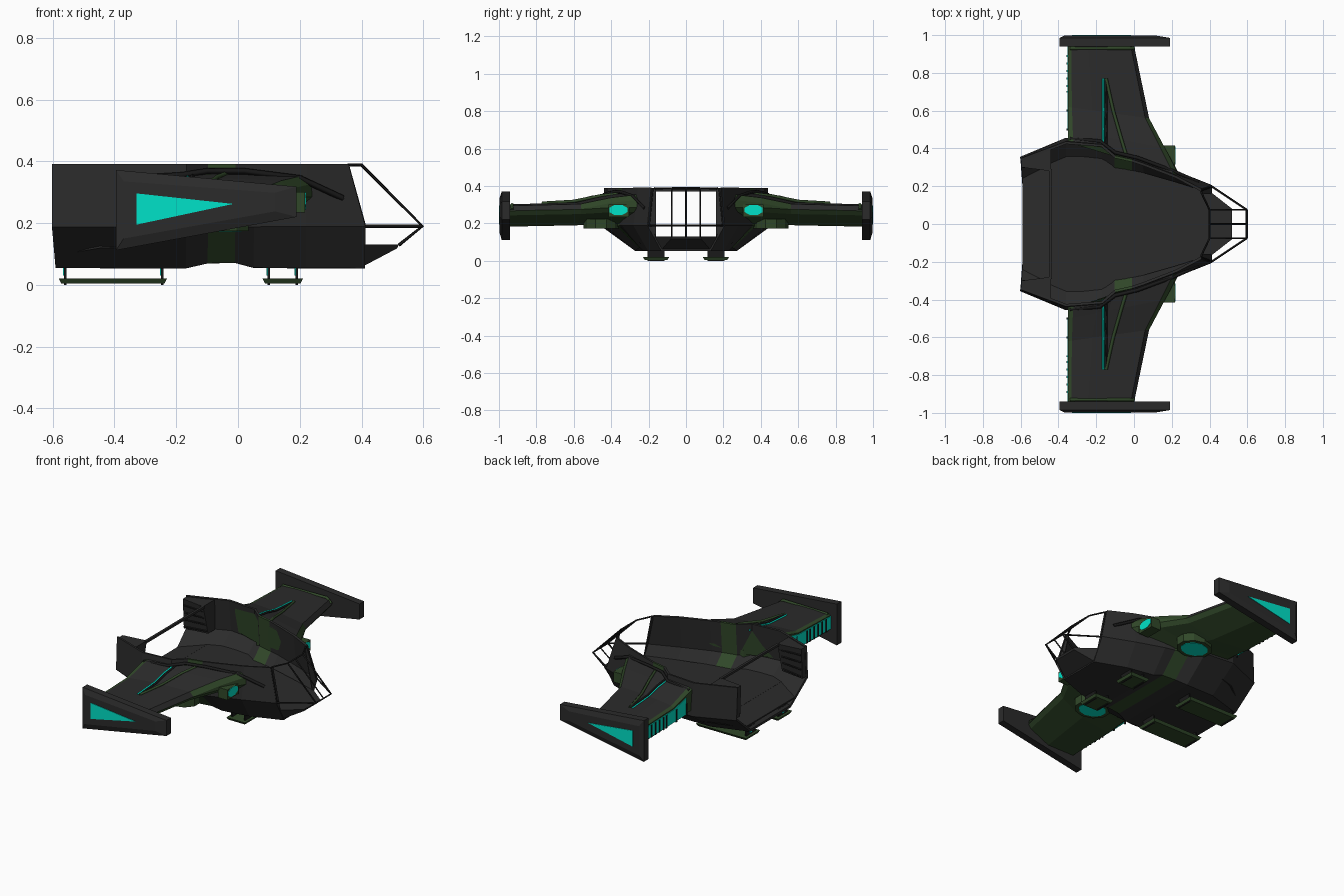
import bpy, bmesh, math

if "Cube" in bpy.data.objects:
    bpy.data.objects.remove(bpy.data.objects["Cube"])


def mat(name, r, g, b):
    m = bpy.data.materials.new(name)
    m.diffuse_color = (r, g, b, 1)
    m.use_nodes = True
    m.node_tree.nodes["Principled BSDF"].inputs["Base Color"].default_value = m.diffuse_color
    return m


GREY = mat("dark_grey", 0.024, 0.024, 0.024)
GREEN = mat("dark_green", 0.030, 0.064, 0.022)
CYAN = mat("cyan_glow", 0.0, 0.76, 0.58)
BLACK = mat("black_trim", 0.010, 0.010, 0.010)


def make(name, verts, faces, mats, rule=None, mirror=True, thick=0):
    me = bpy.data.meshes.new(name)
    me.from_pydata([tuple(v) for v in verts], [], faces)
    bm = bmesh.new()
    bm.from_mesh(me)
    bmesh.ops.recalc_face_normals(bm, faces=bm.faces)
    bm.to_mesh(me)
    bm.free()
    for m in mats:
        me.materials.append(m)
    if rule:
        for p in me.polygons:
            p.material_index = rule(p)
    ob = bpy.data.objects.new(name, me)
    bpy.context.collection.objects.link(ob)
    if thick:
        s = ob.modifiers.new("shell", 'SOLIDIFY')
        s.thickness = thick
        s.offset = 0
    if mirror:
        ob.modifiers.new("mirror", 'MIRROR').use_axis = (False, True, False)
    return ob


def loft(name, rings, mats, rule=None, mirror=True):
    # closed rings joined and capped
    n = len(rings[0])
    verts = [v for r in rings for v in r]
    faces = [(i * n + j, i * n + (j + 1) % n, (i + 1) * n + (j + 1) % n, (i + 1) * n + j)
             for i in range(len(rings) - 1) for j in range(n)]
    faces += [tuple(range(n)), tuple(range(len(verts) - n, len(verts)))]
    return make(name, verts, faces, mats, rule, mirror)


def box(name, x0, x1, y0, y1, z0, z1, m, mirror=True):
    rings = [[(x, y0, z0), (x, y1, z0), (x, y1, z1), (x, y0, z1)] for x in (x0, x1)]
    return loft(name, rings, [m], None, mirror)


def bar(name, pts, r, m, mirror=True):
    # thin square tube along a path
    cu = bpy.data.curves.new(name, 'CURVE')
    cu.dimensions = '3D'
    cu.bevel_depth = r
    cu.bevel_resolution = 0
    cu.use_fill_caps = True
    sp = cu.splines.new('POLY')
    sp.points.add(len(pts) - 1)
    for p, q in zip(sp.points, pts):
        p.co = (*q, 1)
    cu.materials.append(m)
    ob = bpy.data.objects.new(name, cu)
    bpy.context.collection.objects.link(ob)
    if mirror:
        ob.modifiers.new("mirror", 'MIRROR').use_axis = (False, True, False)
    return ob


# --- hull: open-topped thin shell; x, top / middle / bottom half width, bottom z
ST = [(-.6, .34, .35, .20, .062), (-.36, .43, .45, .27, .06), (-.17, .415, .43, .27, .06),
      (-.1, .355, .37, .25, .076), (-.01, .335, .35, .24, .078), (.05, .315, .335, .23, .062),
      (.22, .25, .275, .20, .06), (.41, .18, .20, .13, .06)]
verts, faces = [], []
for x, t, m, b, z in ST:
    xt = .355 if x > .4 else x
    xb = -.59 if x < -.5 else x
    verts += [(xt, t, .39), (x, m, .19), (xb, b, z), (xb, 0, z)]
for i in range(len(ST) - 1):
    for j in range(3):
        a = i * 4 + j
        faces.append((a, a + 1, a + 5, a + 4))
make("hull_shell", verts, faces, [GREY, GREEN], lambda p: int(-.1 < p.center.x < -.02), True, .014)


def hull_y(x):
    for a, b in zip(ST, ST[1:]):
        if a[0] <= x <= b[0]:
            return a[2] + (b[2] - a[2]) * (x - a[0]) / (b[0] - a[0])
    return .2


# --- cabin floor, rear ramp, lower nose and window pillars
fx = [-.44, -.36, -.17, -.1, -.01, .05, .22, .41]
fv = [(x, s * hull_y(x) * .81, .125) for x in fx for s in (1, -1)]
make("cabin_floor", fv, [(2 * i, 2 * i + 1, 2 * i + 3, 2 * i + 2) for i in range(len(fx) - 1)],
     [GREY], None, False, .01)
make("rear_ramp", [(-.44, -.34, .125), (-.44, .34, .125), (-.59, .24, .10), (-.59, -.24, .10)],
     [(0, 1, 2, 3)], [GREY], None, False, .01)
loft("lower_nose", [[(.405, -.17, .13), (.405, .17, .13), (.405, .13, .06), (.405, -.13, .06)],
                    [(.52, -.08, .13), (.52, .08, .13), (.515, .08, .118), (.515, -.08, .118)]],
     [GREY], None, False)
make("window_pillar", [(.353, .18, .39), (.353, .16, .39), (.405, .16, .13), (.405, .197, .19)],
     [(0, 1, 2, 3)], [GREY], None, True, .006)

# --- thickened rear wall ends, ribs and the beam across the bay
loft("rear_wall_end", [[(-.595, .34, .385), (-.595, .30, .385), (-.595, .31, .195), (-.595, .345, .195)],
                       [(-.44, .40, .385), (-.44, .28, .385), (-.44, .33, .195), (-.44, .40, .195)]], [GREY])
for i in range(4):
    z = .21 + i * .045
    bar("rear_wall_rib", [(-.59, .302, z), (-.45, .285 + (.385 - z) * .24, z)], .005, BLACK)
box("bay_crossbeam", -.45, -.435, -.29, .29, .372, .386, GREY, False)

# --- canopy frame
N = (.597, .075, .19)
bar("canopy_side_bar", [(.41, .2, .19), N], .0055, BLACK)
bar("canopy_top_bar", [(.355, .17, .388), (.40, .075, .388), N, (.52, .075, .128)], .0055, BLACK)
bar("canopy_corner_bar", [(.355, .178, .388), (.41, .198, .19)], .005, BLACK)
bar("canopy_center_bar", [(.40, 0, .388), (.597, 0, .19), (.52, 0, .128)], .0055, BLACK, False)
for x, z in ((.40, .388), (.597, .19)):
    bar("canopy_cross_bar", [(x, -.075, z), (x, .075, z)], .0055, BLACK, False)

# --- wings: leading edge xy, trailing y, top z, bottom z per row
ROWS = [(.24, .26, .44, .362, .20), (.165, .40, .50, .345, .20),
        (.08, .56, .62, .312, .19), (0, .945, .945, .302, .183)]
FR = [0, .05, .42, .58, .7, .95, 1]
DZ_TOP = [-.035, -.008, 0, 0, 0, -.004, -.012]
DZ_BOT = [.085, .06, 0, 0, 0, 0, .02]


def wing_pt(k, i, off):
    lx, ly, ty, zt, zb = ROWS[k]
    x = lx + (-.35 - lx) * FR[i]
    return x, (hull_y(x) - off if k == 0 else ly + (ty - ly) * FR[i])


rings = []
for k, (lx, ly, ty, zt, zb) in enumerate(ROWS):
    rings.append([(*wing_pt(k, i, .016), zt + DZ_TOP[i]) for i in range(7)] +
                 [(*wing_pt(k, i, .003), zb + DZ_BOT[i]) for i in reversed(range(7))])


def wing_rule(p):
    xs = [p.id_data.vertices[v].co.x for v in p.vertices]
    edge = p.center.x < -.325 or min(xs) > -.03 and p.area < .012
    return int(p.normal.z < .5 or edge)


loft("wing", rings, [GREY, GREEN], wing_rule)
bar("wing_tip_edging", [(0, .93, .275), (-.03, .93, .302), (-.34, .93, .297)], .01, GREEN)

# --- glowing panels and ribs on the trailing edge
make("trailing_glow", [(-.353, .5, .215), (-.353, .94, .205), (-.353, .94, .285), (-.353, .62, .293),
                       (-.353, .5, .32)], [(0, 1, 2, 3, 4)], [CYAN], None, True, .004)
for y in (.5, .60, .70, .73, .77, .81, .85, .89):
    box("trailing_rib", -.3565, -.35, y - .005, y + .005, .205, .285, BLACK)

# --- slot on the wing top: glowing strip and green wedge frame
bar("wing_slot_glow", [(-.163, .40, .352), (-.163, .5, .342), (-.163, .6, .318), (-.163, .77, .307)], .006, CYAN)
bar("wing_slot_frame", [(-.148, .77, .308), (-.11, .60, .318), (-.07, .46, .347), (-.04, .36, .358)], .009, GREEN)
bar("wing_slot_edge", [(-.148, .77, .308), (-.148, .6, .318), (-.148, .5, .342), (-.148, .41, .354)], .007, BLACK)
# --- dark fairings along the wing root
bar("wing_root_fairing", [(-.34, .452, .345), (-.18, .438, .355), (-.10, .378, .368), (.02, .35, .368),
                          (.2, .283, .345), (.34, .222, .28)], .010, BLACK)


def disc(name, c, axis, r1, r2, d0, d1, m, n=8):
    # faceted disc or oval along x or z
    R = []
    for d in (d0, d1):
        ring = []
        for i in range(n):
            a = (i + .5) * 2 * math.pi / n
            u, v = r1 * math.cos(a), r2 * math.sin(a)
            ring.append((c[0] + u, c[1] + v, d) if axis == 'z' else (d, c[1] + u, c[2] + v))
        R.append(ring)
    return loft(name, R, [m])


# --- lift engines under the wing roots, and front lamps
disc("lift_engine_ring", (-.07, .455, 0), 'z', .11, .093, .174, .225, GREEN, 10)
disc("lift_engine_glow", (-.07, .455, 0), 'z', .085, .07, .172, .178, CYAN, 10)
box("lamp_housing", .15, .217, .305, .415, .235, .30, GREEN)
disc("front_lamp", (0, .362, .272), 'x', .052, .030, .20, .220, CYAN)

# --- wing tip fins with chamfered outer face and glowing triangle
OUT = [(-.395, .372), (.19, .318), (.19, .22), (-.395, .112)]
INN = [(-.37, .335), (.12, .298), (.12, .238), (-.37, .15)]
loft("tip_fin", [[(x, .94, z) for x, z in OUT], [(x, .985, z) for x, z in OUT],
                 [(x, .997, z) for x, z in INN]], [GREY])
make("tip_glow", [(-.328, .998, .296), (-.015, .998, .262), (-.328, .998, .195)], [(0, 1, 2)],
     [CYAN], None, True, .004)

# --- landing skids
for a, b, legs in ((-.58, -.23, (-.56, -.245)), (.08, .21, (.10, .19))):
    loft("landing_skid", [[(a, .09, .02), (b, .09, .02), (b, .23, .02), (a, .23, .02)],
                          [(a + .008, .10, .004), (b - .008, .10, .004), (b - .008, .22, .004),
                           (a + .008, .22, .004)]], [GREEN])
    for x in legs:
        box("skid_strut", x - .004, x + .004, .115, .205, .0, .07, BLACK)
        box("skid_light", x - .007, x - .003, .15, .17, .03, .062, CYAN)
